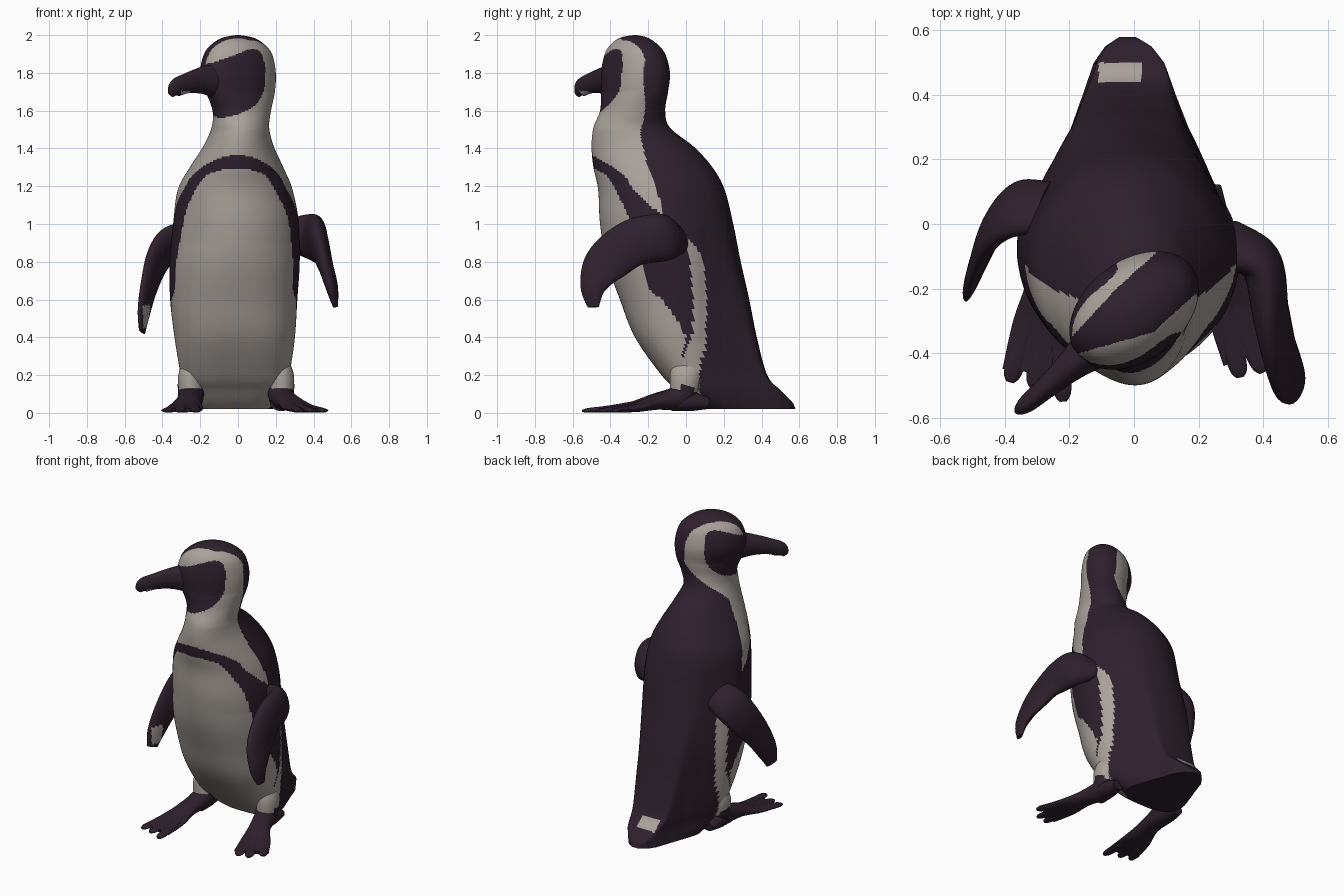
import bpy
import bmesh
import math
from mathutils import Vector

default_cube = bpy.data.objects.get("Cube")
if default_cube:
    bpy.data.objects.remove(default_cube, do_unlink=True)


def make_material(name, colour):
    material = bpy.data.materials.new(name)
    material.use_nodes = True
    material.diffuse_color = colour
    material.node_tree.nodes["Principled BSDF"].inputs["Base Color"].default_value = colour
    return material


DARK, PALE = 0, 1
materials = [
    make_material("dark plumage", (0.027, 0.015, 0.026, 1)),
    make_material("pale plumage", (0.40, 0.36, 0.33, 1)),
]


def ramp(value, low, high):
    return min(1, max(0, (value - low) / (high - low)))


def line_at(z, points):
    """Piecewise linear value at position z."""
    for (za, a), (zb, b) in zip(points, points[1:]):
        if z <= zb:
            return a + (b - a) * ramp(z, za, zb)
    return points[-1][1]


def smooth_rows(rows, steps):
    """Pass a smooth curve through the rows."""
    rows = [Vector(row) for row in rows]
    result = []
    for i in range(len(rows) - 1):
        a, b, c, d = (rows[min(max(k, 0), len(rows) - 1)] for k in range(i - 1, i + 3))
        for s in range(steps):
            t = s / steps
            result.append(b + (c - a) * (t / 2)
                          + (a * 2 - b * 5 + c * 4 - d) * (t * t / 2)
                          + (b * 3 - a - c * 3 + d) * (t ** 3 / 2))
    return result + [rows[-1]]


def skin(name, rings, colour):
    """Join rings into a closed smooth surface; colour is an index or a rule."""
    bm = bmesh.new()
    loops = [[bm.verts.new(p) for p in ring] for ring in rings]
    count = len(loops[0])
    for low, high in zip(loops, loops[1:]):
        for i in range(count):
            j = (i + 1) % count
            bm.faces.new((low[i], low[j], high[j], high[i]))
    bm.faces.new(loops[0])
    bm.faces.new(loops[-1])
    bmesh.ops.recalc_face_normals(bm, faces=bm.faces)
    for face in bm.faces:
        face.smooth = len(face.verts) == 4
        face.material_index = colour(face.calc_center_median()) if callable(colour) else colour
    mesh = bpy.data.meshes.new(name)
    bm.to_mesh(mesh)
    bm.free()
    for material in materials:
        mesh.materials.append(material)
    obj = bpy.data.objects.new(name, mesh)
    bpy.context.collection.objects.link(obj)


def limb(name, rows, facing, colour, steps=9, sides=32):
    """Flattened tube; each row is x, y, z, half chord, half thickness."""
    rows = smooth_rows(rows, steps)
    centres = [Vector(row[:3]) for row in rows]
    rings = []
    for i, row in enumerate(rows):
        tangent = (centres[min(i + 1, len(rows) - 1)] - centres[max(i - 1, 0)]).normalized()
        chord = tangent.cross(Vector(facing)).normalized()
        across = chord.cross(tangent)
        angles = [math.tau * k / sides for k in range(sides)]
        rings.append([centres[i] + chord * (row[3] * math.cos(a)) + across * (row[4] * math.sin(a))
                      for a in angles])
    skin(name, rings, colour)


# Body, neck and head: z, right edge, left edge, front edge, back edge
body_rows = [
    (0.02, -0.25, 0.21, 0.06, 0.58), (0.06, -0.28, 0.25, 0.01, 0.56),
    (0.12, -0.30, 0.28, -0.05, 0.50), (0.20, -0.32, 0.29, -0.13, 0.43),
    (0.40, -0.345, 0.31, -0.27, 0.375), (0.60, -0.365, 0.32, -0.35, 0.335),
    (0.80, -0.365, 0.33, -0.42, 0.29), (1.00, -0.345, 0.325, -0.455, 0.25),
    (1.18, -0.32, 0.29, -0.465, 0.205), (1.30, -0.255, 0.24, -0.49, 0.14),
    (1.41, -0.185, 0.19, -0.50, 0.04), (1.51, -0.14, 0.165, -0.49, -0.085),
    (1.60, -0.135, 0.175, -0.455, -0.11), (1.70, -0.17, 0.195, -0.45, -0.095),
    (1.80, -0.20, 0.20, -0.45, -0.085), (1.90, -0.18, 0.18, -0.43, -0.11),
    (1.955, -0.135, 0.135, -0.395, -0.155), (1.987, -0.08, 0.08, -0.345, -0.205),
    (2.00, -0.01, 0.01, -0.28, -0.26),
]
# Half width allowed towards the tail: depth, half width
tail_taper = [(-0.1, 0.6), (0, 0.42), (0.1, 0.3), (0.2, 0.235), (0.3, 0.18),
              (0.4, 0.14), (0.5, 0.105), (0.55, 0.07), (0.59, 0.01)]
# Plumage borders seen from the side: height, depth
belly_edge = [(0.27, -0.03), (0.4, 0), (0.5, -0.05), (0.6, -0.13), (0.66, -0.2), (0.78, -0.23),
              (1.05, -0.31), (1.2, -0.38), (1.26, -0.42), (1.3, -0.5)]
band_edge = [(0.27, -0.03), (0.4, 0.03), (0.6, 0.04), (0.8, 0.02), (0.96, -0.03), (1.05, -0.13),
             (1.1, -0.2), (1.2, -0.29), (1.25, -0.32), (1.3, -0.38), (1.37, -0.51)]
back_edge = [(0.02, 0.1), (0.12, 0.07), (0.2, 0.07), (0.4, 0.105), (0.6, 0.11), (0.8, 0.095),
             (0.9, 0.04), (0.96, -0.03), (1.05, -0.13), (1.1, -0.13), (1.2, -0.16), (1.3, -0.2),
             (1.5, -0.25), (1.7, -0.23)]

gaze = Vector((-0.74, -0.67, 0))
gaze_side = Vector((0.67, -0.74, 0))
head_centre = Vector((0, -0.27, 0))


def body_ring(row, sides=160):
    z, right, left, front, back = row
    skew = 0.36 * ramp(z, 1.5, 1.7)
    power = 1 - 0.35 * (1 - ramp(z, 0.15, 0.9))  # boxier between the legs
    ring = []
    for k in range(sides):
        a = math.tau * k / sides
        across, depth = math.cos(a), math.sin(a + skew)
        x = (left - right) / 2 * math.copysign(abs(across) ** power, across)
        y = (front + back) / 2 + (back - front) / 2 * math.copysign(abs(depth) ** power, depth)
        limit = line_at(y, tail_taper)
        x *= limit / (limit ** 6 + x ** 6) ** (1 / 6)
        ring.append(Vector(((left + right) / 2 + x, y, z)))
    return ring


def plumage(p):
    forward = (p - head_centre).dot(gaze)
    sideways = (p - head_centre).dot(gaze_side)
    ahead = max(forward, 0)
    if p.z < 0.2 and 0.44 < p.y < 0.5 and -0.11 < p.x < 0.02:
        return PALE  # tail patch
    if p.z > 1.5:
        rise = p.z - 1.755 + 0.4 * (forward - 0.08)
        if abs((forward - 0.12) / 0.18) ** 3 + abs(rise / 0.155) ** 3 < 1:
            return DARK  # face mask
        if p.z > 1.8 and abs(sideways + 0.2 * ahead) < 0.088 * (1 - ahead / 0.3):
            return DARK  # crown
    turn = ramp(p.z, 1.45, 1.7)
    nape = (1 - turn) * (p.y - line_at(p.z, back_edge)) + turn * (-0.177 - forward)
    if nape > 0:
        return DARK
    if line_at(p.z, belly_edge) < p.y < line_at(p.z, band_edge):
        return DARK
    return PALE


skin("body", [body_ring(row) for row in smooth_rows(body_rows, 12)], plumage)

# Beak
limb("beak", [
    (-0.10, -0.36, 1.76, 0.10, 0.08), (-0.19, -0.435, 1.76, 0.072, 0.05),
    (-0.27, -0.505, 1.745, 0.054, 0.035), (-0.33, -0.555, 1.72, 0.048, 0.028),
    (-0.357, -0.575, 1.685, 0.02, 0.012),
], gaze_side, lambda p: PALE if p.z < 1.703 and -0.3 < p.x < -0.25 else DARK)

# Flippers
limb("left_flipper", [
    (0.27, -0.06, 0.94, 0.10, 0.06), (0.39, -0.115, 0.93, 0.125, 0.065),
    (0.425, -0.28, 0.90, 0.125, 0.055), (0.46, -0.425, 0.79, 0.115, 0.042),
    (0.495, -0.49, 0.67, 0.072, 0.032), (0.517, -0.49, 0.56, 0.03, 0.012),
], (0.97, -0.2, 0), DARK)
limb("right_flipper", [
    (-0.27, 0.05, 0.94, 0.10, 0.05), (-0.37, 0.045, 0.89, 0.115, 0.05),
    (-0.435, -0.01, 0.79, 0.11, 0.04), (-0.475, -0.10, 0.66, 0.09, 0.03),
    (-0.50, -0.17, 0.53, 0.07, 0.022), (-0.508, -0.205, 0.43, 0.04, 0.01),
], (-0.92, 0.35, 0), lambda p: PALE if 0.45 < p.z < 0.57 and abs(p.y + 0.185) < 0.035
    and 0.92 * (p.x + 0.5) - 0.35 * (p.y + 0.18) > 0.005 else DARK)


# Legs and webbed feet
def leg_and_foot(side, x, toe_tips):
    limb(side + "_leg", [(x * 0.9, 0.0, 0.28, 0.05, 0.07), (x, 0.0, 0.2, 0.065, 0.085),
                         (x, -0.01, 0.12, 0.065, 0.075)], (0, 1, 0), PALE)
    heel = Vector((x, -0.06, 0))
    middle = sum((Vector((*tip, 0)) for tip in toe_tips), Vector()) / len(toe_tips)

    def along(target, t, *rest):
        spot = heel.lerp(target, t)
        return (spot.x, spot.y, *rest)

    facing = (middle - heel).normalized() + Vector((0, 0, 1))
    limb(side + "_foot", [
        (x, 0.0, 0.15, 0.07, 0.07), (x, -0.03, 0.085, 0.068, 0.065),
        along(middle, 0.25, 0.058, 0.068, 0.042), along(middle, 0.55, 0.028, 0.095, 0.024),
        along(middle, 0.88, 0.014, 0.11, 0.011),
    ], facing, DARK)
    limb(side + "_heel", [(x, 0.12, 0.05, 0.04, 0.03), (x, 0.03, 0.06, 0.06, 0.05),
                          (x, -0.08, 0.05, 0.06, 0.04)], (0, 0, 1), DARK)
    for number, tip in enumerate(toe_tips, 1):
        end = Vector((*tip, 0))
        limb(f"{side}_toe_{number}", [
            along(end, 0.35, 0.045, 0.03, 0.025), along(end, 0.7, 0.022, 0.032, 0.018),
            along(end, 0.93, 0.014, 0.028, 0.012), along(end, 1, 0.01, 0.012, 0.006),
        ], (0, 0, 1), DARK, 5, 16)


leg_and_foot("left", 0.23, [(0.33, -0.475), (0.40, -0.46), (0.465, -0.39)])
leg_and_foot("right", -0.25, [(-0.385, -0.49), (-0.31, -0.51), (-0.22, -0.55)])
